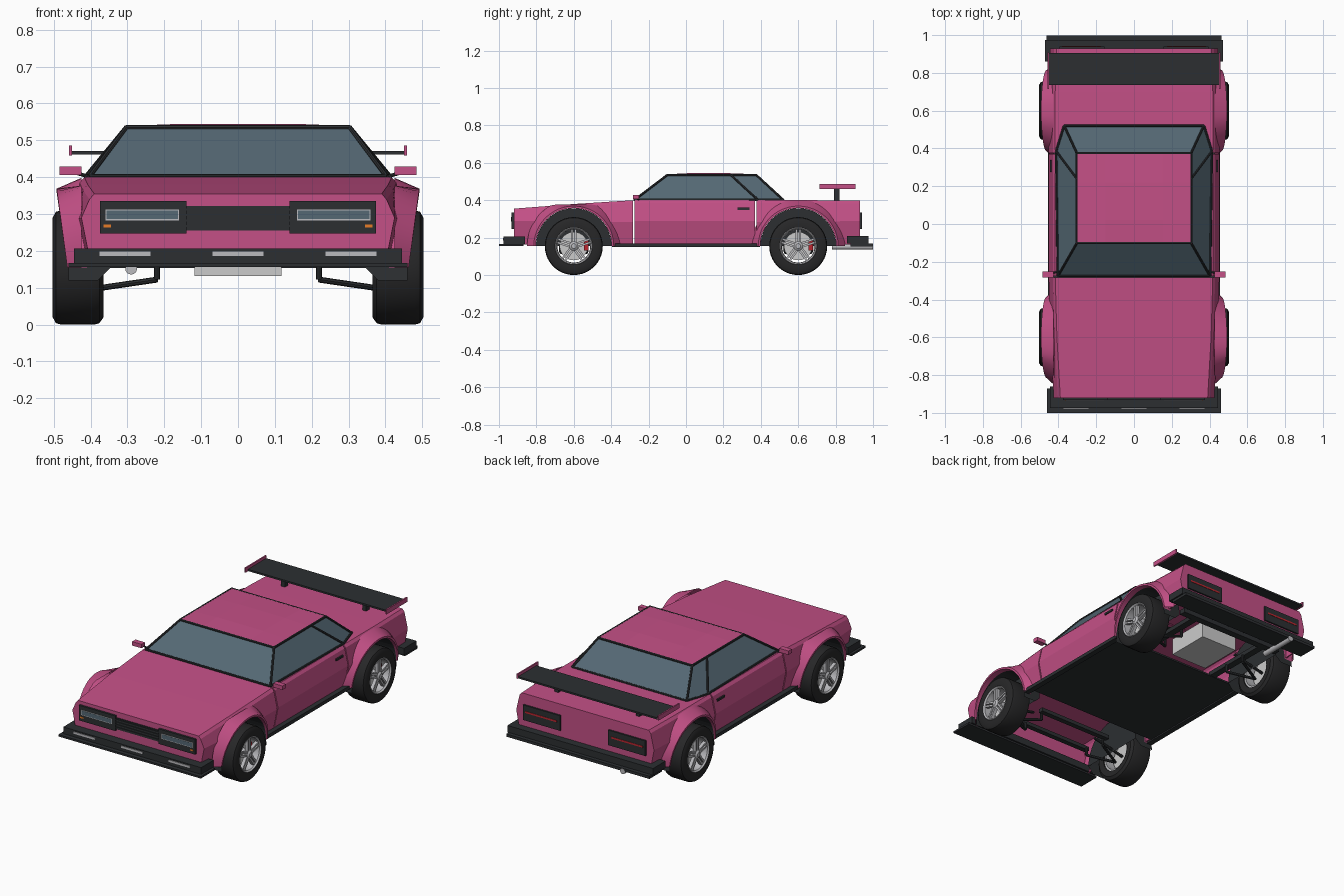
import bpy, bmesh, math
from mathutils import Vector, Matrix

if "Cube" in bpy.data.objects:
    bpy.data.objects.remove(bpy.data.objects["Cube"])

def mat(name, rgb):
    m = bpy.data.materials.new(name)
    m.diffuse_color = (*rgb, 1)
    m.use_nodes = True
    m.node_tree.nodes["Principled BSDF"].inputs["Base Color"].default_value = m.diffuse_color
    return m

PINK = mat("pink_paint", (0.55, 0.08, 0.24))
DARK = mat("dark_trim", (0.025, 0.028, 0.031))
TYRE = mat("rubber", (0.02, 0.02, 0.021))
GLASS = mat("glass", (0.09, 0.14, 0.175))
RED = mat("red", (0.5, 0.02, 0.03))
AMBER = mat("amber", (0.8, 0.2, 0.02))
SILVER = mat("silver", (0.5, 0.5, 0.52))

def finish(name, bm, m=None, smooth=False):
    bmesh.ops.recalc_face_normals(bm, faces=bm.faces)
    me = bpy.data.meshes.new(name)
    bm.to_mesh(me)
    bm.free()
    if m:
        me.materials.append(m)
    if smooth:
        for p in me.polygons:
            p.use_smooth = True
        me.set_sharp_from_angle(angle=math.radians(35))
    ob = bpy.data.objects.new(name, me)
    bpy.context.collection.objects.link(ob)
    return ob

def add_box(bm, lo, hi, M=Matrix()):
    lo, hi = Vector(lo), Vector(hi)
    S = Matrix.Diagonal((*(hi - lo), 1))
    bmesh.ops.create_cube(bm, size=1, matrix=M @ Matrix.Translation((lo + hi) / 2) @ S)

def boxes(name, spans, m):
    bm = bmesh.new()
    for lo, hi in spans:
        add_box(bm, lo, hi)
    return finish(name, bm, m)

def tubes(name, paths, r, m, n=8):
    bm = bmesh.new()
    for path in paths:
        for p, q in zip(path, path[1:]):
            p, q = Vector(p), Vector(q)
            M = Matrix.Translation((p + q) / 2) @ (q - p).to_track_quat('Z', 'Y').to_matrix().to_4x4()
            bmesh.ops.create_cone(bm, cap_ends=True, segments=n, radius1=r, radius2=r,
                                  depth=(q - p).length, matrix=M)
    return finish(name, bm, m, n > 8)

def grid(bm, rows, closed=False):
    vs = [[bm.verts.new(p) for p in row] for row in rows]
    for a, b in zip(vs, vs[1:]):
        k = len(a)
        for i in range(k if closed else k - 1):
            j = (i + 1) % k
            bm.faces.new((a[i], a[j], b[j], b[i]))
    return vs

def lathe(name, prof, s, cy, m, n=32):
    bm = bmesh.new()
    rows = [[(s * x, cy + r * math.cos(a), WZ + r * math.sin(a)) for x, r in prof]
            for a in [2 * math.pi * i / n for i in range(n + 1)]]
    grid(bm, rows, True)
    bmesh.ops.remove_doubles(bm, verts=bm.verts, dist=1e-5)
    return finish(name, bm, m, True)

WZ, ARCH = 0.155, 0.204
AXLES = (("front", -0.6, 0.377), ("rear", 0.6, 0.398))

# Wheel arch cutters
cutters = {}
for end, cy, _ in AXLES:
    c = tubes(end + "_arch_cutter", [[(-0.7, cy, WZ), (0.7, cy, WZ)]], ARCH, None, 48)
    c.hide_render = True
    c.display_type = 'WIRE'
    c.hide_set(True)
    cutters[end] = c

# Body shell: lofted sections with open gaps at the door lines
def section(y, hw, zt, zb):
    half = [(hw - 0.025, zb), (hw, zb + 0.125), (hw - 0.022, zt - 0.015), (hw - 0.035, zt)]
    return [(x, y, z) for x, z in half] + [(-x, y, z) for x, z in half[::-1]]

def shell(name, stations, cap=None, cut=None):
    bm = bmesh.new()
    vs = grid(bm, [section(*s) for s in stations])
    if cap is not None:
        bm.faces.new(vs[cap])
    ob = finish(name, bm, PINK)
    sol = ob.modifiers.new("thickness", 'SOLIDIFY')
    sol.thickness, sol.offset = 0.008, -1
    if cut:
        b = ob.modifiers.new("arches", 'BOOLEAN')
        b.operation, b.object = 'DIFFERENCE', cut

shell("front_body", [(-0.92, 0.425, 0.355, 0.165), (-0.6, 0.443, 0.38, 0.16), (-0.283, 0.452, 0.4, 0.16)],
      0, cutters["front"])
shell("door_body", [(-0.276, 0.452, 0.4, 0.165), (0.37, 0.452, 0.4, 0.165)])
shell("rear_body", [(0.377, 0.452, 0.4, 0.16), (0.7, 0.452, 0.4, 0.16), (0.93, 0.445, 0.398, 0.165)],
      -1, cutters["rear"])

# Flares, liners, wheels
for end, cy, ztop in AXLES:
    for side, s in (("right", 1), ("left", -1)):
        tag = f"{end}_{side}"
        rows, lin = [], []
        for i in range(25):
            a = math.pi * i / 24
            sn, cs = math.sin(a), math.cos(a)
            xo = 0.463 + 0.029 * sn
            prof = [(ARCH - 0.001, 0.41), (ARCH - 0.001, xo), (ARCH + 0.01, xo), (0.25, 0.425)]
            rows.append([(s * x, cy + r * cs, min(WZ + r * sn, ztop)) for r, x in prof])
            lin.append((cy + 0.202 * cs, WZ + 0.202 * sn))
        bm = bmesh.new()
        grid(bm, rows)
        finish(tag + "_flare", bm, PINK, True)

        bm = bmesh.new()
        strip = [(cy + 0.206, 0.12)] + lin + [(cy - 0.206, 0.12)]
        grid(bm, [[(s * x, y, z) for x in (0.345 if z > 0.13 else 0.38, 0.46)] for y, z in strip])
        bm.faces.new([bm.verts.new((s * 0.345, y, z)) for y, z in lin])
        finish(tag + "_wheel_liner", bm, DARK)

        lathe(tag + "_tyre", [(0.368, 0.1), (0.365, 0.135), (0.376, 0.151), (0.39, 0.155), (0.48, 0.155),
              (0.494, 0.151), (0.503, 0.135), (0.5, 0.1)], s, cy, TYRE, 40)
        lathe(tag + "_rim", [(0.375, 0.101), (0.498, 0.101), (0.503, 0.097), (0.495, 0.09), (0.375, 0.088)],
              s, cy, SILVER, 40)
        lathe(tag + "_brake_disc", [(0.42, 0.0), (0.42, 0.076), (0.435, 0.076), (0.435, 0.0)], s, cy, None)
        lathe(tag + "_hub", [(0.43, 0.0), (0.43, 0.024), (0.495, 0.024), (0.503, 0.013), (0.503, 0.0)],
              s, cy, SILVER, 20)
        bm = bmesh.new()
        for k in range(5):
            for off in (-0.009, 0.009):
                M = Matrix.Translation((0, cy, WZ)) @ Matrix.Rotation(math.tau * k / 5, 4, 'X')
                x0, x1 = sorted((s * 0.475, s * 0.495))
                add_box(bm, (x0, off - 0.0055, 0.012), (x1, off + 0.0055, 0.092), M)
        finish(tag + "_spokes", bm, SILVER)
        x0, x1 = sorted((s * 0.41, s * 0.455))
        boxes(tag + "_caliper", [((x0, cy + 0.055, WZ - 0.025), (x1, cy + 0.08, WZ + 0.03))], RED)
        tubes(tag + "_suspension_arm", [[(s * 0.22, cy + d, 0.165), (s * 0.22, cy + d, 0.122),
              (s * 0.37, cy, 0.1)] for d in (-0.07, 0.07)] + [[(s * 0.22, cy, 0.2), (s * 0.42, cy, WZ)]],
              0.008, DARK)

# Cabin glass
ZB, ZR = 0.399, 0.535
base = [(0.403, -0.275), (0.412, 0.385), (0.37, 0.52)]
roof = [(0.303, -0.1), (0.303, 0.24), (0.303, 0.375)]
bm = bmesh.new()
full = lambda pts, z: [(x, y, z) for x, y in pts] + [(-x, y, z) for x, y in pts[::-1]]
cab = grid(bm, [full(base, ZB), full(roof, ZR)], True)
bm.faces.new(cab[1])
finish("cabin_glass", bm, GLASS)

# Pillars and window frames
rails = []
for s in (1, -1):
    B = [(s * x, y, ZB + 0.003) for x, y in base]
    R = [(s * x, y, ZR) for x, y in roof]
    rails += [[b, r] for b, r in zip(B, R)] + [B, R]
for i in (0, 2):
    for pts, z in ((base, ZB + 0.003), (roof, ZR)):
        x, y = pts[i]
        rails.append([(-x, y, z), (x, y, z)])
tubes("window_frames", rails, 0.0065, DARK)

# Crowned roof panel
bm = bmesh.new()
grid(bm, [[(x, y, 0.538 + (0.007 if abs(x) < 0.2 and -0.05 < y < 0.3 else 0.001))
           for x in (-0.304, -0.15, 0, 0.15, 0.304)] for y in (-0.102, 0.02, 0.22, 0.377)])
finish("roof", bm, PINK).modifiers.new("thickness", 'SOLIDIFY').thickness = 0.006

# Bumpers, splitter and skirts
boxes("front_bumper", [((-0.445, -0.975, 0.166), (0.445, -0.86, 0.206)),
                       ((-0.46, -1.0, 0.156), (0.46, -0.87, 0.167))], DARK)
boxes("front_bumper_inserts", [((c - w, -0.979, 0.186), (c + w, -0.97, 0.198))
                               for c, w in ((-0.307, 0.069), (0, 0.069), (0.307, 0.069))], SILVER)
boxes("rear_bumper", [((-0.47, 0.86, 0.168), (0.47, 0.975, 0.208)),
                      ((-0.462, 0.88, 0.153), (0.462, 0.997, 0.169))], DARK)
boxes("side_skirts", [((s * 0.44 - 0.016, -0.395, 0.15), (s * 0.44 + 0.016, 0.395, 0.17))
                      for s in (1, -1)], DARK)

# Lamps and grille
boxes("grille", [((-0.14, -0.924, 0.255), (0.14, -0.915, 0.322))] +
      [((-0.14, -0.928, z), (0.14, -0.92, z + 0.005)) for z in (0.265, 0.28, 0.295, 0.31)], DARK)
for name, y, m, x0, x1 in (("headlamp", -0.925, SILVER, 0.14, 0.375), ("tail_lamp", 0.933, RED, 0.155, 0.395)):
    d = math.copysign(0.004, y)
    house, lens, inner, amber = [], [], [], []
    for s in (1, -1):
        def span(a, b, yc, h, z0, z1):
            a, b = sorted((s * a, s * b))
            return ((a, yc - h, z0), (b, yc + h, z1))
        house.append(span(x0, x1, y, 0.007, 0.247, 0.335))
        lens.append(span(x0 + 0.02, x1 - 0.015, y + d, 0.005, 0.283 if y < 0 else 0.292, 0.313 if y < 0 else 0.302))
        inner.append(span(x0 + 0.023, x1 - 0.018, y + d, 0.006, 0.286, 0.31))
        amber.append(span(x1 - 0.03, x1 - 0.01, y + d, 0.005, 0.264, 0.272))
    boxes(name + "_housing", house, DARK)
    boxes(name + "_lens", lens, m)
    if y < 0:
        boxes(name + "_glass", inner, GLASS)
        boxes("indicator", amber, AMBER)

# Rear wing
boxes("wing_blade", [((-0.452, 0.735, 0.461), (0.452, 0.905, 0.471))], DARK)
boxes("wing_struts", [((s * 0.262 - 0.012, 0.79, 0.395), (s * 0.262 + 0.012, 0.82, 0.465))
                      for s in (1, -1)], DARK)
boxes("wing_end_plates", [((s * 0.455 - 0.004, 0.715, 0.459), (s * 0.455 + 0.004, 0.907, 0.486))
                          for s in (1, -1)], PINK)

# Mirrors and door handles
boxes("mirrors", [((s * 0.455 - 0.03, -0.283, 0.406), (s * 0.455 + 0.03, -0.252, 0.429))
                  for s in (1, -1)], PINK)
tubes("mirror_stalks", [[(s * 0.395, -0.25, 0.398), (s * 0.44, -0.262, 0.412)] for s in (1, -1)], 0.005, DARK)
boxes("door_handles", [((s * 0.438 - 0.006, 0.275, 0.349), (s * 0.438 + 0.006, 0.34, 0.361))
                       for s in (1, -1)], DARK)

# Underside
boxes("floor_pan", [((-0.43, -0.36, 0.158), (0.43, 0.39, 0.168))], DARK)
boxes("rear_subframe", [((-0.34, 0.8, 0.158), (0.34, 0.84, 0.185))] +
      [((s * 0.24 - 0.02, 0.38, 0.16), (s * 0.24 + 0.02, 0.84, 0.185)) for s in (1, -1)], DARK)
boxes("front_crossmember", [((-0.24, -0.7, 0.158), (0.24, -0.67, 0.18)),
                            ((-0.24, -0.53, 0.158), (0.24, -0.5, 0.18))], DARK)
boxes("gearbox", [((-0.118, 0.47, 0.132), (0.118, 0.73, 0.23))], None)
tubes("exhaust", [[(-0.29, 0.78, 0.152), (-0.29, 0.999, 0.152)]], 0.016, SILVER, 16)
